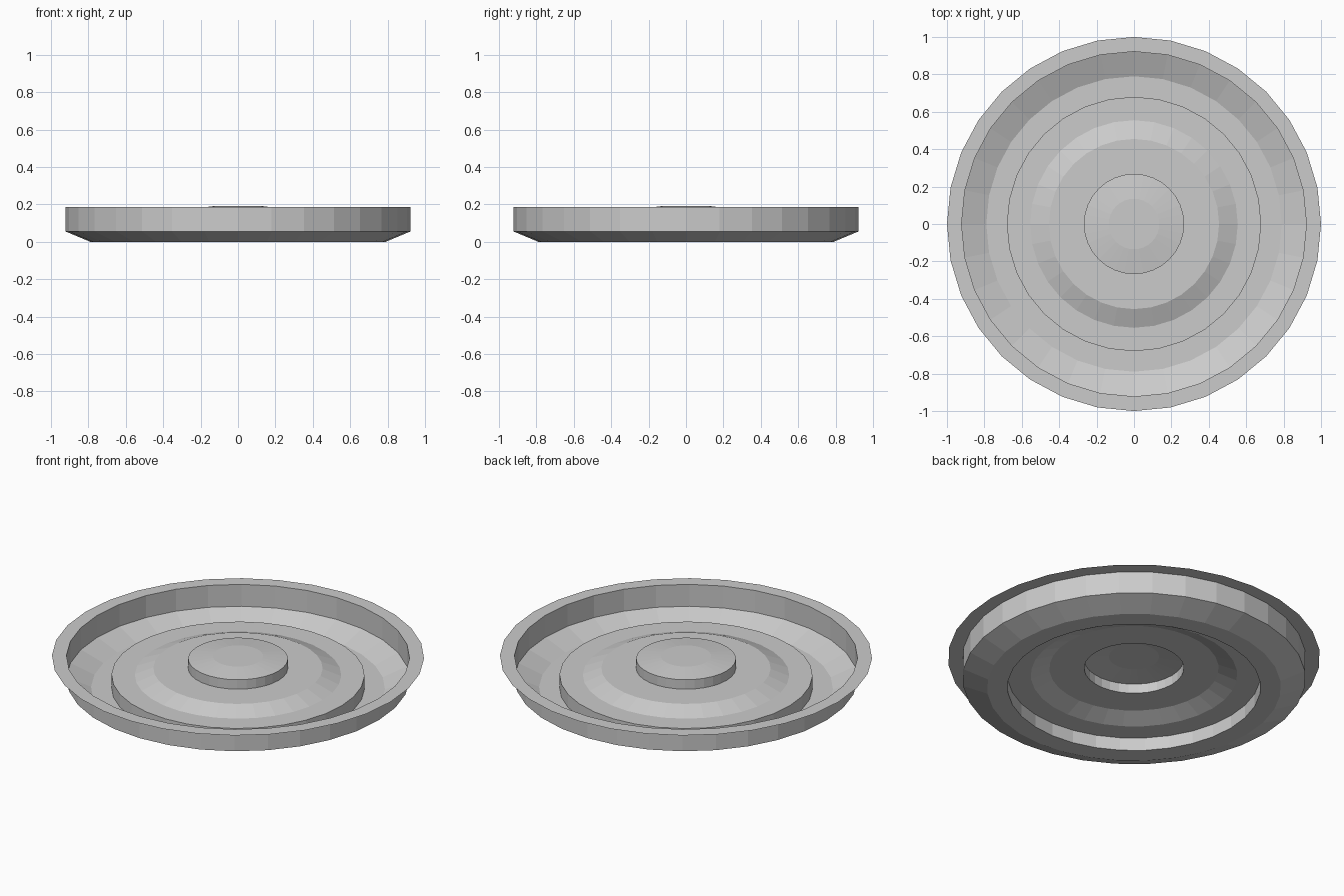
import bpy, bmesh
from math import cos, sin, tau

cube = bpy.data.objects.get("Cube")
if cube:
    bpy.data.objects.remove(cube, do_unlink=True)

SIDES = 32

# Plain grey finish
grey = bpy.data.materials.new("light_grey")
grey.use_nodes = True
colour = (0.6, 0.6, 0.6, 1)
grey.diffuse_color = colour
grey.node_tree.nodes["Principled BSDF"].inputs["Base Color"].default_value = colour

# Thin pressed sheet, (radius, height) from the outer lip to the centre
PROFILE = [
    (1.0, 0.185), (0.922, 0.185),    # flat lip
    (0.922, 0.055), (0.79, 0.0),     # wall and sloped foot
    (0.68, 0.0), (0.68, 0.077),      # gutter and step
    (0.555, 0.077), (0.455, 0.118),  # raised ring
    (0.268, 0.118), (0.268, 0.174),  # shelf and hub wall
    (0.135, 0.19),                   # hub crown
]


def spin_sheet(name, profile):
    bm = bmesh.new()
    rings = [[bm.verts.new((r * cos(tau * i / SIDES), r * sin(tau * i / SIDES), z))
              for i in range(SIDES)] for r, z in profile]
    for outer, inner in zip(rings, rings[1:]):
        for i in range(SIDES):
            j = (i + 1) % SIDES
            bm.faces.new((outer[i], outer[j], inner[j], inner[i]))
    # Flat cap closing the centre
    bm.faces.new(rings[-1])
    mesh = bpy.data.meshes.new(name)
    bm.to_mesh(mesh)
    bm.free()
    mesh.materials.append(grey)
    obj = bpy.data.objects.new(name, mesh)
    bpy.context.collection.objects.link(obj)
    return obj


spin_sheet("round_dish", PROFILE)
